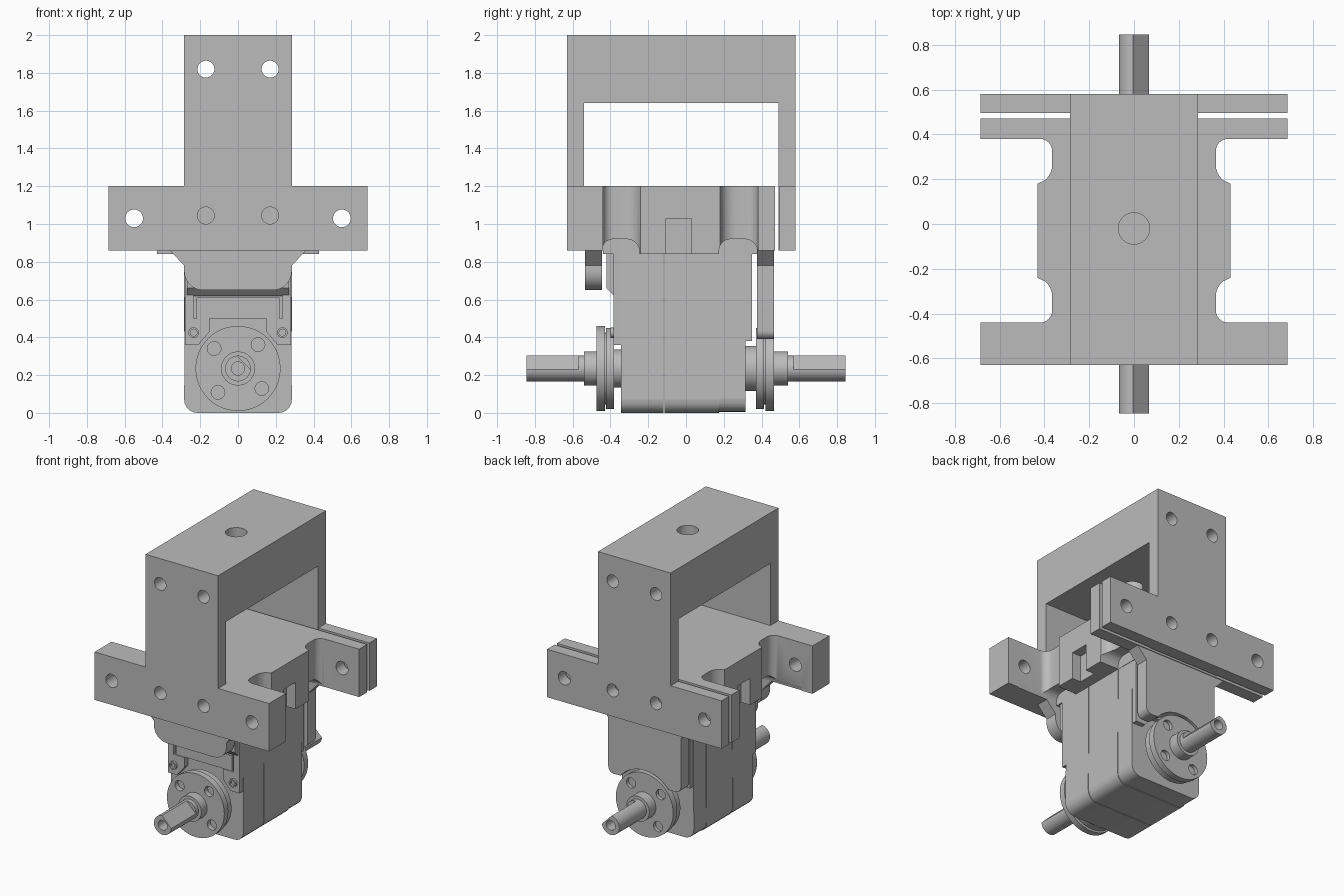
import bpy, bmesh
from math import sin, cos, radians, pi
from mathutils import Vector

if "Cube" in bpy.data.objects:
    bpy.data.objects.remove(bpy.data.objects["Cube"], do_unlink=True)

grey = bpy.data.materials.new("neutral grey")
grey.use_nodes = True
GREY = (0.5, 0.5, 0.5, 1)
grey.diffuse_color = GREY
grey.node_tree.nodes["Principled BSDF"].inputs["Base Color"].default_value = GREY

PLACE = {"x": lambda u, v, w: (w, u, v),
         "y": lambda u, v, w: (u, w, v),
         "z": lambda u, v, w: (u, v, w)}


def prism(name, pts, axis, lo, hi):
    """Extrude an outline along an axis."""
    bm = bmesh.new()
    ends = [[bm.verts.new(PLACE[axis](u, v, w)) for u, v in pts] for w in (lo, hi)]
    for ring in ends:
        bm.faces.new(ring)
    n = len(pts)
    for i in range(n):
        j = (i + 1) % n
        bm.faces.new((ends[0][i], ends[0][j], ends[1][j], ends[1][i]))
    bmesh.ops.recalc_face_normals(bm, faces=bm.faces)
    mesh = bpy.data.meshes.new(name)
    bm.to_mesh(mesh)
    bm.free()
    ob = bpy.data.objects.new(name, mesh)
    bpy.context.collection.objects.link(ob)
    mesh.materials.append(grey)
    return ob


def arc(cx, cy, r, a0, a1, n=8):
    return [(cx + r * cos(radians(a0 + (a1 - a0) * i / n)),
             cy + r * sin(radians(a0 + (a1 - a0) * i / n))) for i in range(n + 1)]


def disc(name, c, r, axis, lo, hi, n=40):
    return prism(name, arc(*c, r, 0, 360 - 360 / n, n - 1), axis, lo, hi)


def box(name, x0, x1, y0, y1, z0, z1):
    return prism(name, [(x0, y0), (x1, y0), (x1, y1), (x0, y1)], "z", z0, z1)


def mirrored(half):
    """Close a right-hand half outline across the centre line."""
    return half + [(-u, v) for u, v in reversed(half)]


def combine(ob, others, operation="DIFFERENCE"):
    """Apply booleans one by one and delete the tools."""
    for tool in others:
        mod = ob.modifiers.new("bool", "BOOLEAN")
        mod.operation, mod.object, mod.solver = operation, tool, "EXACT"
        deps = bpy.context.evaluated_depsgraph_get()
        mesh = bpy.data.meshes.new_from_object(ob.evaluated_get(deps))
        ob.modifiers.clear()
        ob.data = mesh
        bpy.data.objects.remove(tool, do_unlink=True)
    return ob


def hole(x, z, r, lo, hi):
    return disc("cutter", (x, z), r, "y", lo, hi, 28)


# Overhead U bracket with its drilled top
bracket = prism("overhead_bracket",
                [(-0.63, 0.86), (-0.54, 0.86), (-0.54, 1.64), (0.49, 1.64),
                 (0.49, 0.86), (0.58, 0.86), (0.58, 2), (-0.63, 2)], "x", -0.285, 0.285)

# Rear clamp plate joins the rear leg
combine(bracket, [box("rear_plate", -0.685, 0.685, 0.495, 0.58, 0.86, 1.2)], "UNION")

# Motor holder with scooped sides
half = [(0.685, -0.63), (0.685, -0.44)]
half += arc(0.42, -0.385, 0.055, 270, 180) + arc(0.455, -0.325, 0.09, 180, 130)
half += [(0.43, -0.24), (0.43, 0.18)]
half += arc(0.455, 0.265, 0.09, 230, 180) + arc(0.42, 0.325, 0.055, 180, 90)
half += [(0.685, 0.38), (0.685, 0.47)]
holder = prism("motor_holder", mirrored(half), "z", 0.84, 1.2)

# Raised undersides, scoop arches and side slots of the holder
cuts = [box("cutter", -0.8, 0.8, -0.7, -0.44, 0.8, 0.86),
        box("cutter", -0.8, 0.8, 0.375, 0.6, 0.8, 0.86)]
for s in (-1, 1):
    lo, hi = sorted((s * 0.28, s * 0.6))
    for y0, y1 in ((-0.445, -0.245), (0.175, 0.38)):
        arch = [(y0, 0.8), (y1, 0.8)] + arc(y1 - 0.07, 0.85, 0.07, 0, 90) \
            + arc(y0 + 0.06, 0.86, 0.06, 90, 180)
        cuts.append(prism("cutter", arch, "x", lo, hi))
    lo, hi = sorted((s * 0.36, s * 0.6))
    cuts.append(box("cutter", lo, hi, -0.105, 0.03, 0.8, 1.03))
combine(holder, cuts)

# Bolt holes through plates and bracket
cuts = [disc("cutter", (0, -0.02), 0.07, "z", 1.5, 2.1)]
for s in (-1, 1):
    cuts += [hole(s * 0.17, 1.82, 0.045, -0.8, 0.8),
             hole(s * 0.17, 1.045, 0.045, -0.8, 0.8),
             hole(s * 0.55, 1.03, 0.047, 0.4, 0.8)]
combine(bracket, cuts)
combine(holder, [box("cutter", -0.285, 0.285, -0.7, -0.54, 0.8, 1.3)])
cuts = []
for s in (-1, 1):
    cuts += [hole(s * 0.55, 1.03, 0.047, -0.8, 0.8),
             hole(s * 0.17, 1.045, 0.045, -0.8, -0.4)]
combine(holder, cuts)

# Front and rear tabs hanging from the holder
tab = [(0.36, 0.87), (0.36, 0.86), (0.285, 0.78)] + arc(0.185, 0.75, 0.1, 0, -90)
prism("front_tab", mirrored(tab), "y", -0.535, -0.445)
tab = [(0.36, 0.87), (0.36, 0.86), (0.285, 0.78)] + arc(0.24, 0.435, 0.045, 0, -90) \
    + arc(0, 0.235, 0.245, 40, 90)
prism("rear_tab", mirrored(tab[:-1]), "y", 0.375, 0.465)

# Motor case in two shells with a fine seam
case = [(0.28, 0.95), (0.285, 0.07)] + arc(0.215, 0.07, 0.07, 0, -90, 5)
prism("front_case", mirrored(case), "y", -0.345, -0.119)
prism("rear_case", mirrored(case), "y", -0.115, 0.175)
prism("end_case", mirrored([(u * 0.99, v + 0.005) for u, v in case]), "y", 0.17, 0.315)

# Raised front cover with a pocket over the output disc
cover = [(0.28, 0.95), (0.28, 0.36), (0.21, 0.36), (0.15, 0.43), (0.15, 0.5)]
cover = prism("front_cover", mirrored(cover), "y", -0.385, -0.34)
combine(cover, [box("cutter", -0.235, 0.235, -0.4, -0.365, 0.5, 0.65)])
prism("cover_ledge", [(-0.38, 0.62), (-0.42, 0.66), (-0.42, 0.92), (-0.38, 0.92)],
      "x", -0.27, 0.27)
box("connector_block", -0.22, 0.22, -0.38, -0.36, 0.5, 0.61)
prism("rear_cover", mirrored([(0.275, 0.95), (0.275, 0.38), (0.2, 0.38), (0.14, 0.46)]),
      "y", 0.31, 0.35)

# Case screws
for s, side in ((-1, "right"), (1, "left")):
    screw = hole(s * 0.235, 0.425, 0.028, -0.4, -0.38)
    screw.name = side + "_case_screw"
    combine(screw, [hole(s * 0.235, 0.425, 0.018, -0.41, -0.385)])

# Output discs, hubs and flat-sided shafts at both ends
AXIS = (0, 0.235)
for s, end, neck in ((-1, "front", 0.1), (1, "rear", 0.12)):
    base = 0 if s < 0 else -0.01

    def ring(part, r, a, b):
        lo, hi = sorted((s * a, s * b))
        return disc(end + "_" + part, AXIS, r, "y", lo, hi, 48)

    ring("neck", neck, 0.3, 0.39 + base)
    ring("inner_disc", 0.215, 0.38 + base, 0.423 + base)
    ring("disc_groove", 0.19, 0.42 + base, 0.432 + base)
    outer = ring("outer_disc", 0.225, 0.43 + base, 0.475 + base)
    bolts = []
    for k in range(4):
        a = radians(50 + 90 * k)
        bolts.append(hole(0.165 * cos(a), 0.235 + 0.165 * sin(a), 0.036,
                          *sorted((s * 0.44, s * 0.6))))
    combine(outer, bolts)
    ring("hub", 0.09, 0.46, 0.54)
    shaft = ring("shaft", 0.068, 0.53, 0.845)
    # Flat along the shaft, facing up and to the left
    flat = [(u + 0.044 * cos(pi / 4), v + 0.044 * sin(pi / 4) + 0.235)
            for u, v in ((-0.1, 0.1), (0.1, -0.1), (0.2, 0), (0, 0.2))]
    lo, hi = sorted((s * 0.57, s * 0.9))
    combine(shaft, [prism("cutter", flat, "y", lo, hi),
                    hole(0, 0.235, 0.035, *sorted((s * 0.7, s * 0.9)))])

# Smooth the round parts and keep the edges crisp
bpy.ops.object.select_all(action="DESELECT")
for ob in bpy.context.collection.objects:
    if ob.type == "MESH" and grey.name in ob.data.materials:
        ob.select_set(True)
        bpy.context.view_layer.objects.active = ob
bpy.ops.object.shade_smooth_by_angle(angle=radians(30))
